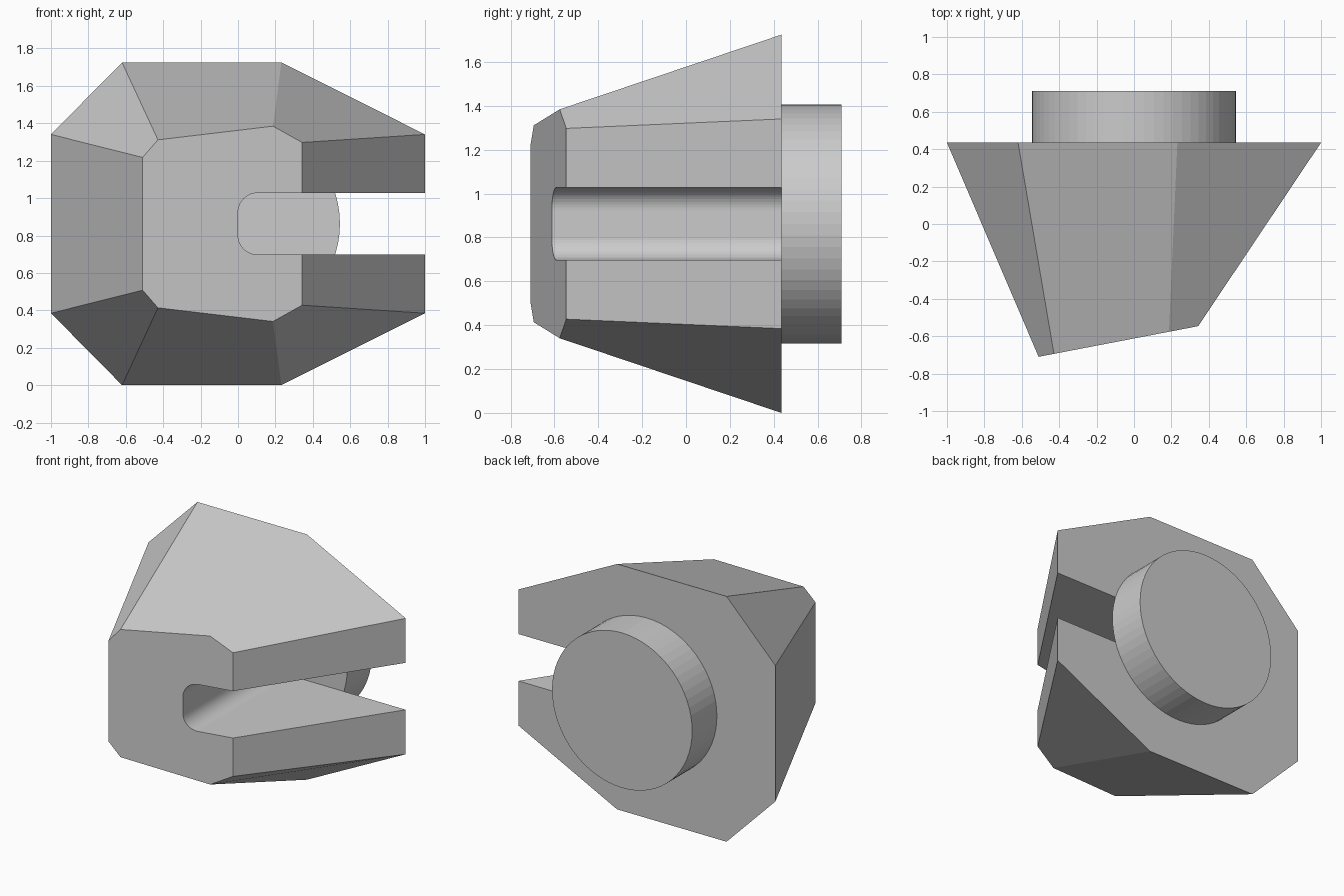
import bpy, bmesh, math

if "Cube" in bpy.data.objects:
    bpy.data.objects.remove(bpy.data.objects["Cube"])

BACK, MID = 0.435, 0.8625


def loft(name, rings):
    """Closed solid skinned between rings of equal point count."""
    bm = bmesh.new()
    loops = [[bm.verts.new(p) for p in ring] for ring in rings]
    n = len(loops[0])
    for a, b in zip(loops, loops[1:]):
        for i in range(n):
            j = (i + 1) % n
            bm.faces.new((a[i], a[j], b[j], b[i]))
    bm.faces.new(loops[0])
    bm.faces.new(loops[-1])
    bmesh.ops.recalc_face_normals(bm, faces=bm.faces)
    mesh = bpy.data.meshes.new(name)
    bm.to_mesh(mesh)
    bm.free()
    obj = bpy.data.objects.new(name, mesh)
    bpy.context.collection.objects.link(obj)
    return obj


def octagon(half, y_of_x):
    """Mirror the lower half (x, distance below mid height) upward."""
    lower = [(x, y_of_x(x), MID - d) for x, d in half]
    upper = [(x, y_of_x(x), MID + d) for x, d in reversed(half)]
    return lower + upper


# Tapered octagonal body with a slanted front face
back_ring = octagon([(-1, .478), (-.62, .8625), (.232, .8625), (1, .478)],
                    lambda x: BACK)
front_ring = octagon([(-.51, .355), (-.428, .449), (.187, .522), (.343, .435)],
                     lambda x: -.71 + (x + .51) * .192)
body = loft("tapered_body", [front_ring, back_ring])

# Round-cornered slot cutter, open to the right
R, H = 0.105, 0.165
profile = [(1.3, MID - H)]
for side, start in ((-1, 270), (1, 180)):
    for i in range(13):
        a = math.radians(start - 90 * i / 12)
        profile.append((R + R * math.cos(a), MID + side * (H - R) + R * math.sin(a)))
profile.append((1.3, MID + H))
cutter = loft("slot_cutter", [[(x, y, z) for x, z in profile] for y in (-1, 1)])
cutter.hide_render = True

mod = body.modifiers.new("slot", 'BOOLEAN')
mod.operation = 'DIFFERENCE'
mod.solver = 'EXACT'
mod.object = cutter
bpy.context.view_layer.objects.active = body
body.select_set(True)
bpy.ops.object.modifier_apply(modifier=mod.name)
bpy.data.objects.remove(cutter)

# Round disc on the back
bpy.ops.mesh.primitive_cylinder_add(vertices=64, radius=.545, depth=.71 - BACK,
                                    location=(0, (.71 + BACK) / 2, MID),
                                    rotation=(math.pi / 2, 0, 0))
bpy.context.object.name = "back_disc"
